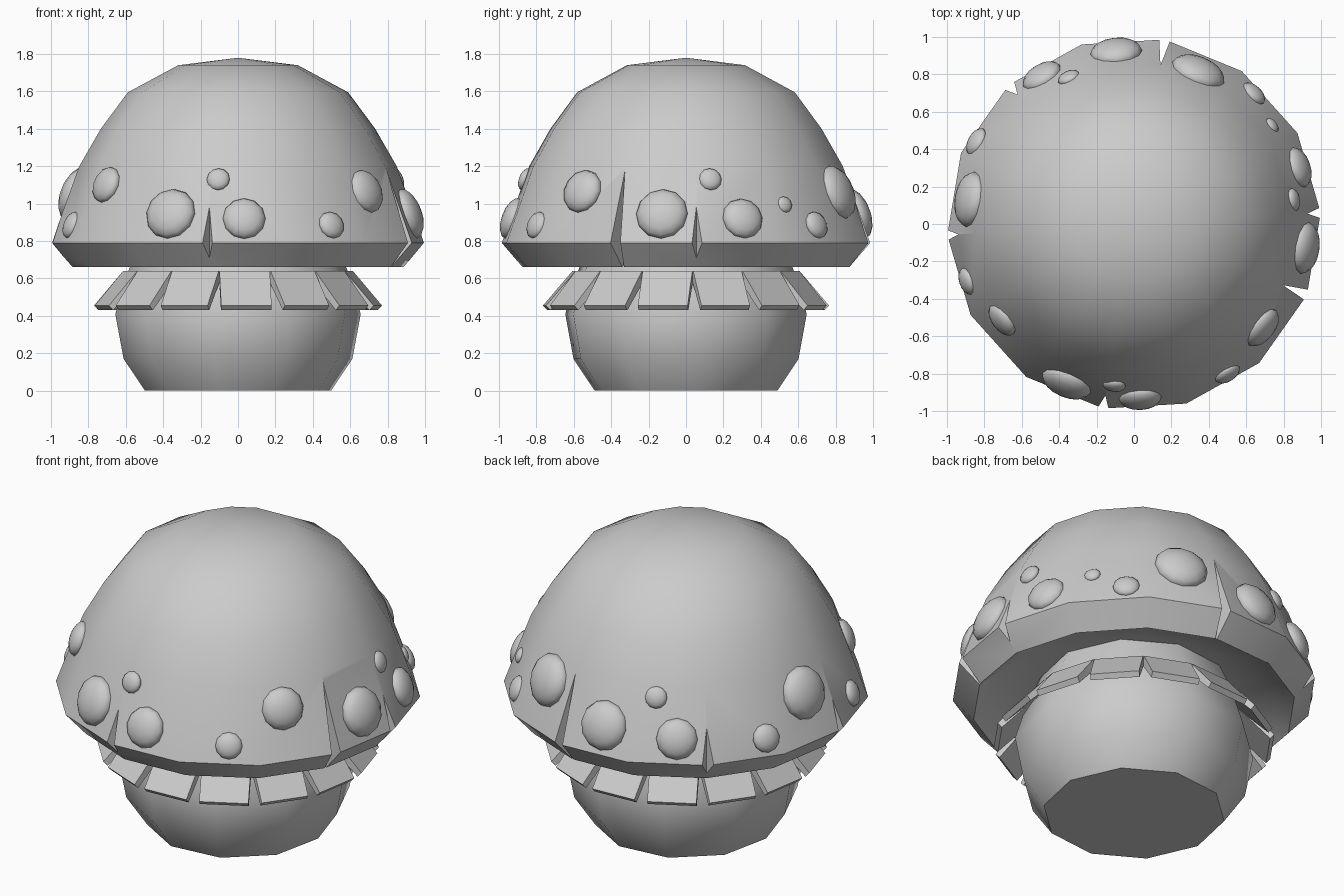
import bpy
import bmesh
from math import sin, cos, pi, radians, sqrt
from mathutils import Matrix, Vector

if "Cube" in bpy.data.objects:
    bpy.data.objects.remove(bpy.data.objects["Cube"])

grey = bpy.data.materials.new("plain grey")
grey.use_nodes = True
grey.diffuse_color = (0.6, 0.6, 0.6, 1)
grey.node_tree.nodes["Principled BSDF"].inputs["Base Color"].default_value = (0.6, 0.6, 0.6, 1)

SIDES = 14
PHASE = radians(3.4)
STEP = 2 * pi / SIDES


def polar(r, a, z):
    return Vector((r * cos(a), r * sin(a), z))


def make_object(name, bm, smooth_angle=None):
    bmesh.ops.recalc_face_normals(bm, faces=bm.faces[:])
    mesh = bpy.data.meshes.new(name)
    bm.to_mesh(mesh)
    bm.free()
    mesh.materials.append(grey)
    ob = bpy.data.objects.new(name, mesh)
    bpy.context.collection.objects.link(ob)
    if smooth_angle:
        smooth(ob, smooth_angle)
    return ob


def select_only(ob):
    bpy.ops.object.select_all(action='DESELECT')
    ob.select_set(True)
    bpy.context.view_layer.objects.active = ob


def smooth(ob, degrees):
    select_only(ob)
    bpy.ops.object.shade_smooth_by_angle(angle=radians(degrees))


def lathe(bm, profile, sides, phase):
    """Turn an (r, z) profile; r = 0 makes a pole, the ends are capped."""
    rings = []
    for r, z in profile:
        n = sides if r > 0 else 1
        rings.append([bm.verts.new(polar(r, phase + i * 2 * pi / sides, z)) for i in range(n)])
    for a, b in zip(rings, rings[1:]):
        for i in range(sides):
            j = (i + 1) % sides
            loop = [a[i % len(a)], a[j % len(a)], b[j % len(b)], b[i % len(b)]]
            bm.faces.new(list(dict.fromkeys(loop)))
    for ring in (rings[0], rings[-1]):
        if len(ring) > 1:
            bm.faces.new(ring)


def prism(bm, bottom, top):
    """Solid between two matching polygons."""
    a = [bm.verts.new(p) for p in bottom]
    b = [bm.verts.new(p) for p in top]
    bm.faces.new(a)
    bm.faces.new(b)
    for i in range(len(a)):
        j = (i + 1) % len(a)
        bm.faces.new((a[i], a[j], b[j], b[i]))


# Stem
bm = bmesh.new()
lathe(bm, [(0.5, 0), (0.615, 0.17), (0.66, 0.41), (0.59, 0.64), (0.5, 0.85)], 10, radians(6))
make_object("stem", bm, 42)

# Frill of tilted plates around the neck
bm = bmesh.new()
section = [(0.60, 0.64), (0.758, 0.455), (0.735, 0.43), (0.56, 0.61)]
for i in range(SIDES):
    turn = Matrix.Rotation(PHASE + (i + 0.5) * STEP, 3, 'Z')
    prism(bm, *[[turn @ Vector((r, y, z)) for r, z in section] for y in (-0.135, 0.135)])
make_object("frill", bm)

# Cap with a bevelled rim and a hollow underside
slope = [(1.0, 0.79), (0.85, 1.2), (0.735, 1.4), (0.59, 1.595), (0.32, 1.74), (0, 1.78)]
bm = bmesh.new()
lathe(bm, [(0, 0.8), (0.55, 0.8), (0.78, 0.74), (0.885, 0.66)] + slope, SIDES, PHASE)
cap = make_object("cap", bm)

# Notches cut into the corners of the cap: corner index, inner radius, opening
bm = bmesh.new()
for corner, inner, half in [(0, 0.93, 0.05), (3, 0.86, 0.04), (5, 0.93, 0.06),
                            (7, 0.94, 0.05), (10, 0.93, 0.05), (13, 0.86, 0.04)]:
    turn = Matrix.Rotation(PHASE + corner * STEP, 3, 'Z')
    plan = [(inner, 0), (1.05, half), (1.05, -half)]
    prism(bm, *[[turn @ Vector((x, y, z)) for x, y in plan] for z in (0.55, 1.35)])
cutter = make_object("notch_cutter", bm)
cutter.hide_render = True
cut = cap.modifiers.new("notches", 'BOOLEAN')
cut.operation = 'DIFFERENCE'
cut.solver = 'EXACT'
cut.object = cutter
select_only(cap)
bpy.ops.object.modifier_apply(modifier=cut.name)
bpy.data.objects.remove(cutter)
smooth(cap, 32)

# Raised oval spots on the cap: angle in degrees, height, radius
spots = [(247, 0.945, 0.14), (272, 0.92, 0.115), (263, 1.13, 0.062), (302, 0.885, 0.075),
         (321, 1.065, 0.12), (216, 1.1, 0.1), (199, 0.885, 0.075), (352, 0.945, 0.14),
         (8.6, 1.13, 0.062), (19, 0.92, 0.112), (35.5, 0.995, 0.045), (47.5, 0.885, 0.075),
         (67, 1.06, 0.15), (96, 0.945, 0.14), (114, 1.13, 0.062), (122, 0.92, 0.115),
         (152.5, 0.885, 0.08), (171.5, 1.05, 0.15)]
(r0, z0), (r1, z1) = slope[:2]
bm = bmesh.new()
for degrees, z, size in spots:
    a = radians(degrees)
    face_angle = PHASE + (int((a - PHASE) // STEP) + 0.5) * STEP
    r = r0 + (r1 - r0) * (z - z0) / (z1 - z0)
    r *= cos(STEP / 2) / cos(a - face_angle)
    run = sqrt((z1 - z0) ** 2 + (r0 - r1) ** 2)
    normal = polar((z1 - z0) / run, a, (r0 - r1) / run)
    place = (Matrix.Translation(polar(r, a, z))
             @ normal.to_track_quat('Z', 'Y').to_matrix().to_4x4()
             @ Matrix.Diagonal((size, size, size * 0.5, 1)))
    bmesh.ops.create_uvsphere(bm, u_segments=12, v_segments=8, radius=1, matrix=place)
make_object("spots", bm, 60)
